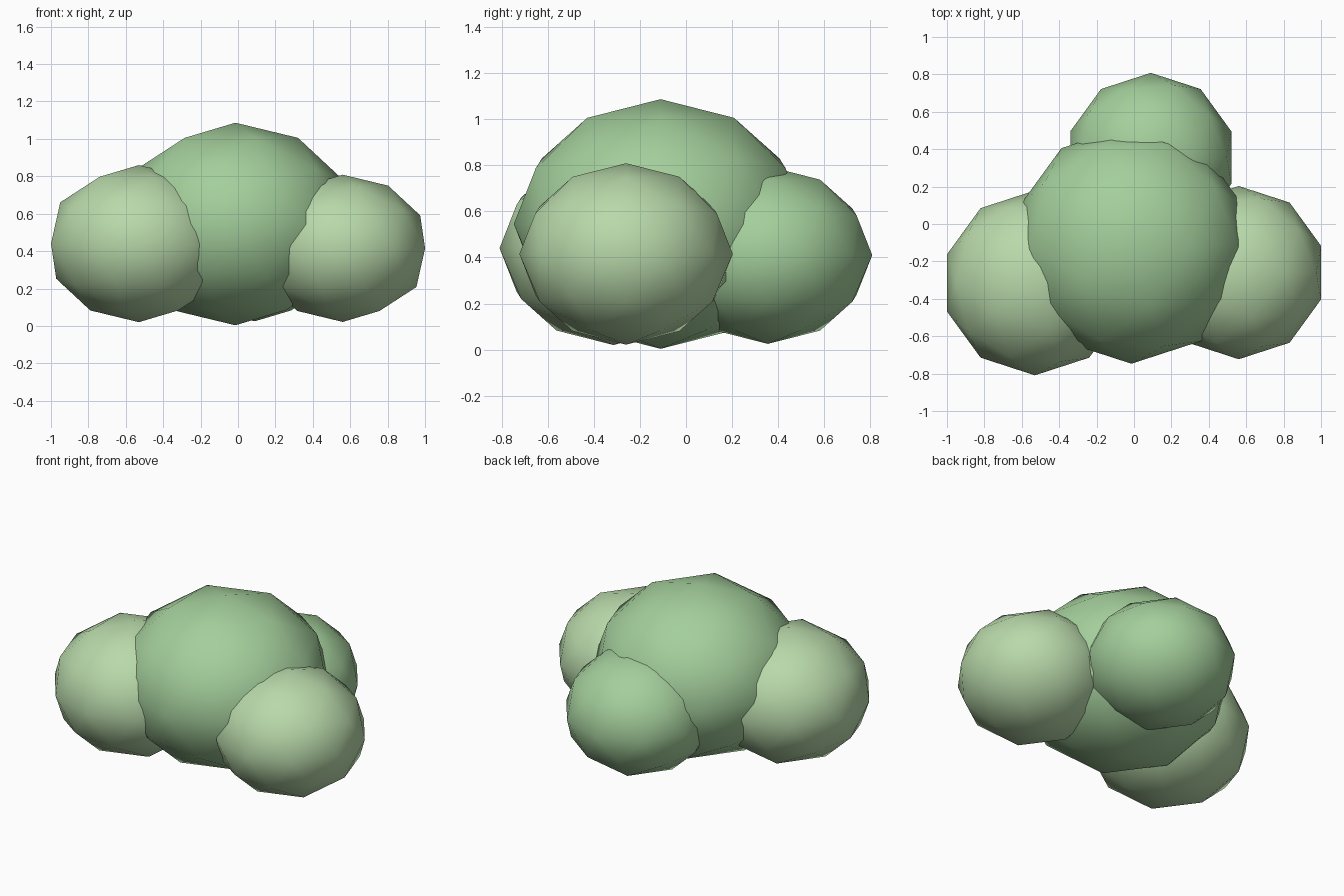
import bpy

if "Cube" in bpy.data.objects:
    bpy.data.objects.remove(bpy.data.objects["Cube"])


def make_material(name, color):
    mat = bpy.data.materials.new(name)
    mat.diffuse_color = color
    mat.use_nodes = True
    mat.node_tree.nodes["Principled BSDF"].inputs["Base Color"].default_value = mat.diffuse_color
    return mat


deep_green = make_material("deep_leaf", (0.37, 0.62, 0.33, 1))
pale_green = make_material("pale_leaf", (0.48, 0.69, 0.40, 1))


def leaf_clump(name, center, radius, mat):
    """Low-poly smooth ball, squashed to 85% height."""
    bpy.ops.mesh.primitive_ico_sphere_add(subdivisions=2, radius=radius, location=center)
    ob = bpy.context.object
    ob.name = name
    ob.scale.z = 0.85
    bpy.ops.object.transform_apply(location=False, rotation=False, scale=True)
    bpy.ops.object.shade_smooth()
    ob.data.materials.append(mat)


# Large central clump with three smaller ones around it
leaf_clump("main_clump", (-0.014, -0.11, 0.545), 0.637, deep_green)
leaf_clump("left_clump", (-0.53, -0.315, 0.44), 0.494, pale_green)
leaf_clump("right_clump", (0.56, -0.26, 0.415), 0.463, pale_green)
leaf_clump("back_clump", (0.09, 0.355, 0.41), 0.453, deep_green)
